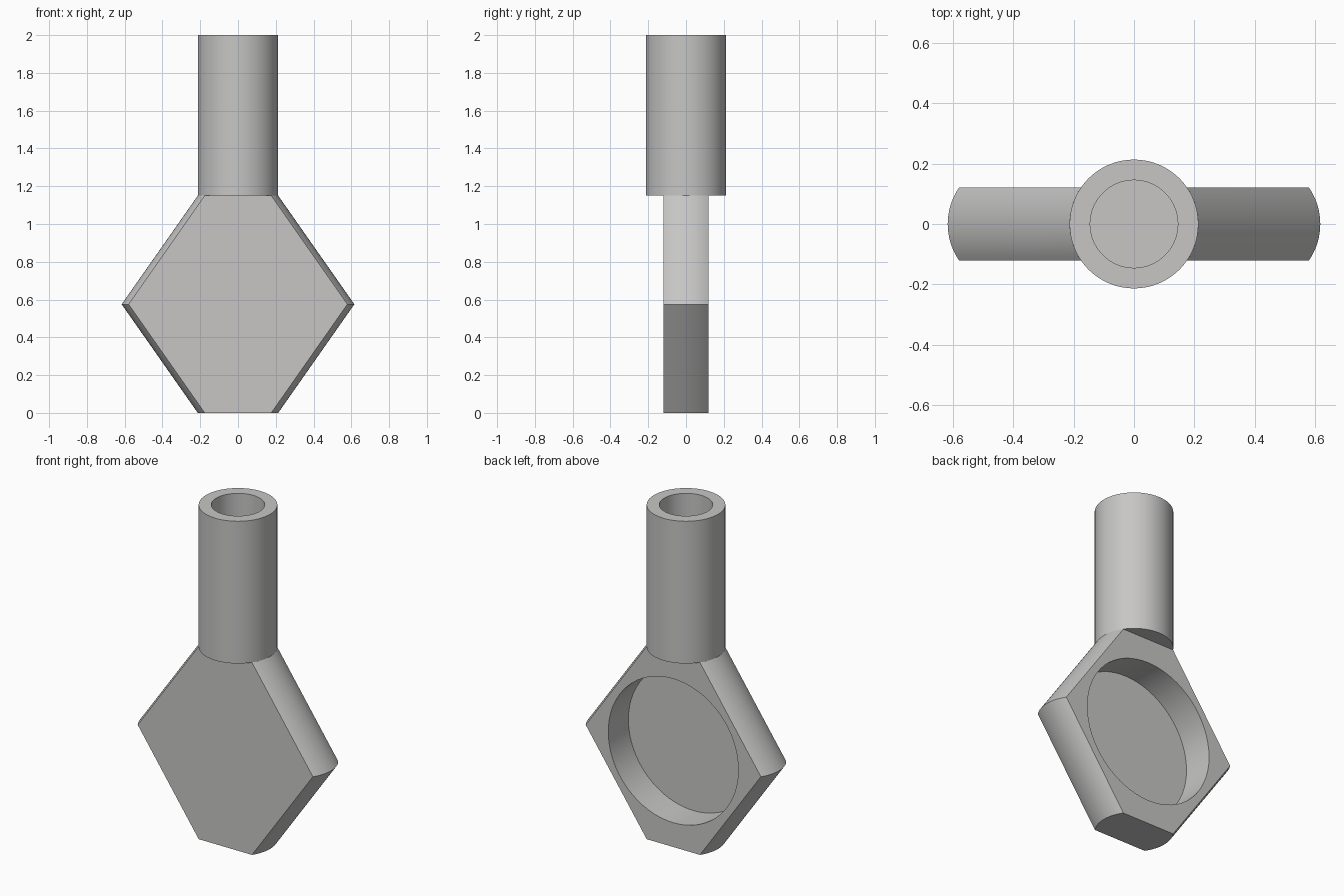
import bpy, bmesh, math
from mathutils import Matrix

cube = bpy.data.objects.get("Cube")
if cube:
    bpy.data.objects.remove(cube, do_unlink=True)

RADIUS = 0.213        # handle radius, also the rounding of the head's rim
HALF_DEPTH = 0.12
HEAD_TOP = 1.15
SPREAD = 0.403        # how far the rim moves out at the widest level
SIDES = 64

grey = bpy.data.materials.new("light_grey")
grey.use_nodes = True
grey.diffuse_color = (0.57, 0.565, 0.56, 1)
grey.node_tree.nodes["Principled BSDF"].inputs["Base Color"].default_value = grey.diffuse_color


def finish(name, bm):
    bmesh.ops.recalc_face_normals(bm, faces=bm.faces)
    mesh = bpy.data.meshes.new(name)
    bm.to_mesh(mesh)
    bm.free()
    mesh.materials.append(grey)
    obj = bpy.data.objects.new(name, mesh)
    bpy.context.collection.objects.link(obj)
    return obj


def select_only(obj):
    bpy.ops.object.select_all(action='DESELECT')
    obj.select_set(True)
    bpy.context.view_layer.objects.active = obj


def skin(bm, rings):
    for low, high in zip(rings, rings[1:]):
        n = len(low)
        for i in range(n):
            j = (i + 1) % n
            bm.faces.new((low[i], low[j], high[j], high[i]))
    bm.faces.new(rings[0])
    bm.faces.new(rings[-1])


# Head: a flat-sided round section that widens to the middle level
bm = bmesh.new()
arc = math.asin(HALF_DEPTH / RADIUS)
steps = 16
rings = []
for z, shift in ((0, 0), (HEAD_TOP / 2, SPREAD), (HEAD_TOP, 0)):
    ring = []
    for side in (1, -1):
        for i in range(steps + 1):
            a = -arc + 2 * arc * i / steps
            x = side * (RADIUS * math.cos(a) + shift)
            ring.append(bm.verts.new((x, side * RADIUS * math.sin(a), z)))
    rings.append(ring)
skin(bm, rings)
bmesh.ops.dissolve_limit(bm, angle_limit=0.001, verts=bm.verts, edges=bm.edges)
head = finish("head", bm)

# Round recess in the back of the head
bm = bmesh.new()
bmesh.ops.create_cone(bm, cap_ends=True, segments=SIDES, radius1=0.43, radius2=0.43, depth=0.4,
                      matrix=Matrix.Translation((0, 0.13, HEAD_TOP / 2)) @ Matrix.Rotation(math.pi / 2, 4, 'X'))
cutter = finish("recess_cutter", bm)
cutter.hide_render = True
cut = head.modifiers.new("recess", 'BOOLEAN')
cut.operation = 'DIFFERENCE'
cut.solver = 'EXACT'
cut.object = cutter
select_only(head)
bpy.ops.object.modifier_apply(modifier=cut.name)
bpy.data.objects.remove(cutter, do_unlink=True)

# Hollow handle: outer wall, rim and blind bore
bm = bmesh.new()
rings = []
for r, z in ((RADIUS, HEAD_TOP), (RADIUS, 2), (0.145, 2), (0.145, HEAD_TOP + 0.02)):
    rings.append([bm.verts.new((r * math.cos(a), r * math.sin(a), z))
                  for a in (math.tau * i / SIDES for i in range(SIDES))])
skin(bm, rings)
handle = finish("handle", bm)

for obj in (head, handle):
    select_only(obj)
    bpy.ops.object.shade_smooth_by_angle(angle=math.radians(30))
